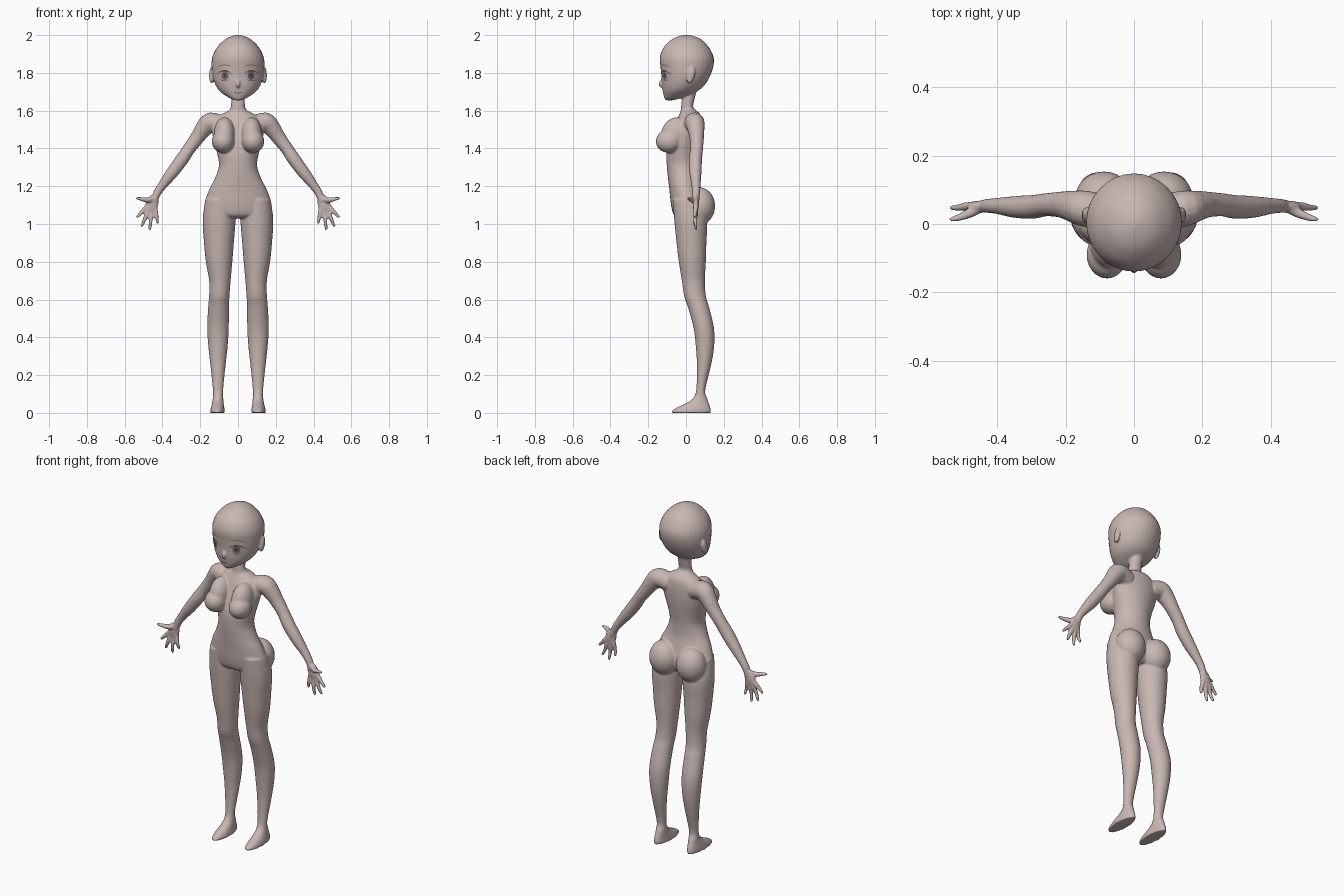
import bpy, bmesh, math
from mathutils import Vector, Matrix
from mathutils.bvhtree import BVHTree

if "Cube" in bpy.data.objects:
    bpy.data.objects.remove(bpy.data.objects["Cube"])


def material(name, rgb):
    m = bpy.data.materials.new(name)
    m.diffuse_color = (*rgb, 1)
    m.use_nodes = True
    m.node_tree.nodes["Principled BSDF"].inputs["Base Color"].default_value = m.diffuse_color
    return m


SKIN = material("skin", (0.58, 0.475, 0.455))
BROW = material("brow_brown", (0.42, 0.17, 0.07))
LASH = material("lash_dark", (0.08, 0.06, 0.06))
IRIS = material("iris_grey", (0.2, 0.17, 0.17))
WHITE = material("eye_white", (0.55, 0.48, 0.47))
LIP = material("lip_dark", (0.25, 0.15, 0.14))

bm = bmesh.new()


def smooth_path(rows, steps=4):
    """Catmull-Rom through rows of numbers."""
    out = []
    for i in range(len(rows) - 1):
        a, b, c, d = (rows[max(0, min(len(rows) - 1, i + k))] for k in (-1, 0, 1, 2))
        for j in range(steps):
            t = j / steps
            out.append([0.5 * (2 * q + (r - p) * t + (2 * p - 5 * q + 4 * r - s) * t * t
                               + (3 * q - p - 3 * r + s) * t ** 3)
                        for p, q, r, s in zip(a, b, c, d)])
    return out + [list(rows[-1])]


def skin_rings(rings):
    vs = [[bm.verts.new(p) for p in ring] for ring in rings]
    n = len(vs[0])
    for lo, hi in zip(vs, vs[1:]):
        for i in range(n):
            bm.faces.new((lo[i], lo[(i + 1) % n], hi[(i + 1) % n], hi[i]))
    bm.faces.new(vs[0][::-1])
    bm.faces.new(vs[-1])


def loft(rows, s=1, n=32):
    """Stacked ovals: z, centre x, half width, front y, back y."""
    rings = []
    for z, xc, hw, yf, yb in smooth_path(rows):
        rings.append([(s * xc + hw * math.cos(2 * math.pi * i / n),
                       (yf + yb) / 2 + (yb - yf) / 2 * math.sin(2 * math.pi * i / n), z)
                      for i in range(n)])
    skin_rings(rings)


def tube(rows, s=1, n=16):
    """Round limb along x, y, z, radius rows."""
    pts = smooth_path(rows)
    rings = []
    for k, (x, y, z, r) in enumerate(pts):
        t = Vector(pts[min(k + 1, len(pts) - 1)][:3]) - Vector(pts[max(k - 1, 0)][:3])
        q = t.to_track_quat('Z', 'Y')
        ring = []
        for i in range(n):
            a = 2 * math.pi * i / n
            p = Vector((x, y, z)) + q @ Vector((r * math.cos(a), r * math.sin(a), 0))
            ring.append((s * p.x, p.y, p.z))
        rings.append(ring)
    skin_rings(rings)


def ball(c, r, s=1, tilt=0, axis='X'):
    m = (Matrix.Translation((s * c[0], c[1], c[2]))
         @ Matrix.Rotation(tilt * (s if axis != 'X' else 1), 4, axis)
         @ Matrix.Diagonal((*r, 1)))
    bmesh.ops.create_uvsphere(bm, u_segments=28, v_segments=18, radius=1, matrix=m)


# head and nose
loft([(1.655, 0, .018, -.108, -.07), (1.668, 0, .048, -.115, -.02), (1.70, 0, .094, -.123, .055),
      (1.735, 0, .119, -.128, .098), (1.78, 0, .134, -.130, .126), (1.83, 0, .140, -.135, .144),
      (1.88, 0, .137, -.139, .147), (1.93, 0, .115, -.122, .125), (1.97, 0, .078, -.085, .09),
      (1.99, 0, .045, -.05, .055), (2.001, 0, .012, -.012, .018)])
tube([(0, -.118, 1.775, .009), (0, -.129, 1.75, .011), (0, -.137, 1.737, .010), (0, -.125, 1.728, .008)])
# neck and torso
loft([(1.72, 0, .036, -.02, .06), (1.66, 0, .036, -.022, .045), (1.62, 0, .038, -.026, .038),
      (1.60, 0, .050, -.028, .055), (1.582, 0, .085, -.035, .075), (1.55, 0, .122, -.05, .085),
      (1.50, 0, .138, -.068, .088), (1.44, 0, .128, -.088, .085), (1.38, 0, .112, -.102, .078),
      (1.31, 0, .101, -.102, .070), (1.24, 0, .123, -.095, .070), (1.18, 0, .154, -.088, .082),
      (1.10, 0, .179, -.079, .10), (1.05, 0, .170, -.066, .09), (1.03, 0, .13, -.04, .07)])

for s in (1, -1):
    # ear
    ball((.140, .026, 1.787), (.013, .021, .045), s, -.25)
    # chest and seat volumes
    ball((.079, -.090, 1.438), (.060, .070, .062), s)
    ball((.072, -.058, 1.475), (.056, .074, .092), s, -.35)
    ball((.088, .074, 1.095), (.085, .080, .098), s)
    # leg and foot
    loft([(1.13, .095, .078, -.07, .09), (1.02, .1, .087, -.062, .112), (.9, .101, .079, -.05, .108),
          (.8, .1, .070, -.038, .105), (.7, .096, .057, -.022, .1), (.62, .099, .054, -.01, .105),
          (.56, .103, .055, .01, .122), (.45, .106, .057, .040, .148), (.35, .106, .051, .052, .149),
          (.25, .106, .040, .058, .132), (.12, .106, .027, .054, .102), (.075, .106, .028, .035, .113),
          (.05, .107, .031, -.002, .122), (.03, .108, .035, -.045, .129), (.012, .108, .038, -.074, .132),
          (0, .108, .038, -.076, .132)], s)
    # arm
    tube([(.08, .035, 1.52, .050), (.145, .045, 1.538, .053), (.185, .053, 1.50, .045),
          (.217, .057, 1.455, .038), (.26, .056, 1.397, .034), (.298, .050, 1.34, .035),
          (.35, .050, 1.27, .032), (.40, .053, 1.205, .024), (.427, .053, 1.165, .021),
          (.445, .052, 1.12, .019)], s)
    # palm
    ball((.456, .052, 1.105), (.034, .016, .052), s, -.3, 'Y')
    # fingers: knuckle and tip
    for kx, kz, tx, ty, tz in ((.490, 1.083, .537, .048, 1.034), (.477, 1.065, .511, .054, .985),
                               (.458, 1.058, .467, .055, .968), (.436, 1.068, .424, .056, 1.002)):
        tube([(.448, .053, 1.125, .013), (kx, .052, kz, .0125),
              ((kx + tx) / 2, .048, (kz + tz) / 2, .0105), (tx, ty, tz, .007)], s, 12)
    # thumb
    tube([(.442, .052, 1.14, .014), (.475, .035, 1.127, .015), (.510, .02, 1.132, .011),
          (.540, .012, 1.138, .007)], s, 12)

bmesh.ops.recalc_face_normals(bm, faces=bm.faces[:])
mesh = bpy.data.meshes.new("body")
bm.to_mesh(mesh)
bm.free()
body = bpy.data.objects.new("body", mesh)
bpy.context.collection.objects.link(body)

# blend all parts into one smooth surface
rm = body.modifiers.new("blend", 'REMESH')
rm.mode = 'VOXEL'
rm.voxel_size = .0052
rm.use_smooth_shade = True
sm = body.modifiers.new("soften", 'SMOOTH')
sm.factor = .5
sm.iterations = 5
dg = bpy.context.evaluated_depsgraph_get()
fused = bpy.data.meshes.new_from_object(body.evaluated_get(dg))
body.modifiers.clear()
body.data = fused
fused.materials.clear()
fused.materials.append(SKIN)
fused.polygons.foreach_set("use_smooth", [True] * len(fused.polygons))

probe = bmesh.new()
probe.from_mesh(fused)
tree = BVHTree.FromBMesh(probe)


def on_face(x, z, lift):
    hit = tree.ray_cast(Vector((x, -1, z)), Vector((0, 1, 0)))
    return hit[0] + hit[1] * lift if hit[0] else Vector((x, -.1, z))


def plate(name, grid, mat, lift):
    """Thin patch laid on the face from rows of (x, z)."""
    b = bmesh.new()
    vs = [[b.verts.new(on_face(x, z, lift)) for x, z in row] for row in grid]
    for lo, hi in zip(vs, vs[1:]):
        for i in range(len(lo) - 1):
            f = b.faces.new((lo[i], lo[i + 1], hi[i + 1], hi[i]))
            f.smooth = True
            f.normal_update()
            if f.normal.y > 0:
                f.normal_flip()
    me = bpy.data.meshes.new(name)
    b.to_mesh(me)
    b.free()
    me.materials.append(mat)
    bpy.context.collection.objects.link(bpy.data.objects.new(name, me))


def oval(cx, cz, rx, rz, n=24):
    return [[(cx + rx * k / 5 * math.cos(2 * math.pi * i / n),
              cz + rz * k / 5 * math.sin(2 * math.pi * i / n)) for i in range(n + 1)]
            for k in (.02, 1, 2, 3, 4, 5)]


def arc(cx, cz, half, rise, thick, slope=0, n=16):
    rows = []
    for side in (-1, 0, 1):
        rows.append([(cx + half * u, cz + rise * (1 - u * u) + slope * u
                      + side * thick / 2 * (1 - .7 * u * u))
                     for u in (2 * i / n - 1 for i in range(n + 1))])
    return rows


# eyes and brows
for s, side in ((1, "left"), (-1, "right")):
    plate(side + "_eye_white", oval(s * .070, 1.785, .036, .026), WHITE, .001)
    plate(side + "_iris", oval(s * .068, 1.786, .019, .024), IRIS, .002)
    plate(side + "_pupil", oval(s * .068, 1.787, .008, .012), LASH, .003)
    plate(side + "_upper_lash", arc(s * .070, 1.792, .040, .020, .007), LASH, .003)
    plate(side + "_lower_lash", arc(s * .070, 1.766, .024, -.007, .003), LASH, .003)
    plate(side + "_brow", arc(s * .074, 1.832, .039, .010, .006, s * -.003), BROW, .002)
# mouth
plate("mouth", arc(0, 1.698, .022, -.004, .007), LIP, .0015)
probe.free()
